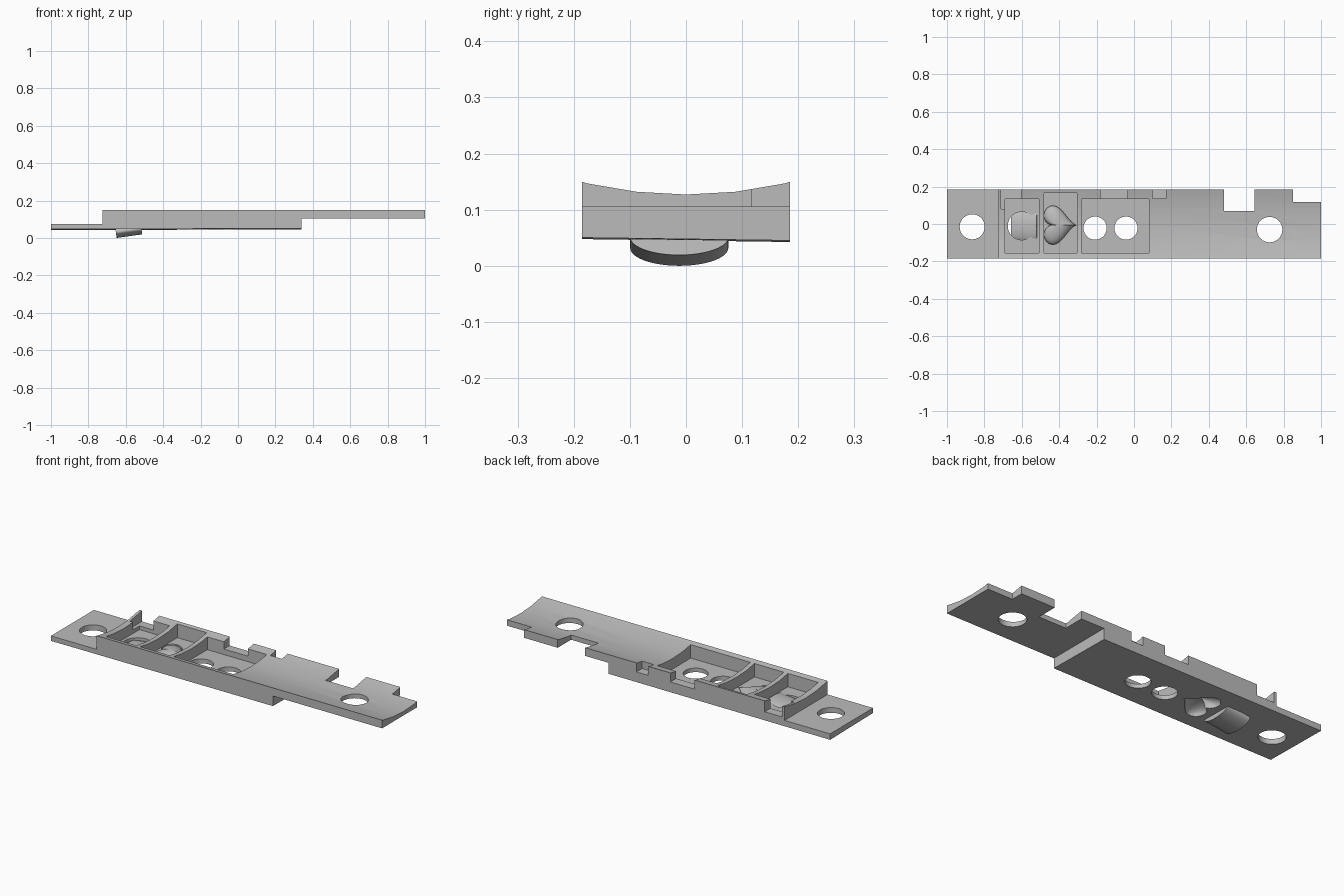
import bpy, bmesh, math
from mathutils import Matrix, Vector

if "Cube" in bpy.data.objects:
    bpy.data.objects.remove(bpy.data.objects["Cube"], do_unlink=True)

grey = bpy.data.materials.new("plain grey")
grey.use_nodes = True
colour = (0.5, 0.5, 0.5, 1)
grey.diffuse_color = colour
grey.node_tree.nodes["Principled BSDF"].inputs["Base Color"].default_value = colour


def finish(name, bm):
    bmesh.ops.recalc_face_normals(bm, faces=bm.faces[:])
    mesh = bpy.data.meshes.new(name)
    bm.to_mesh(mesh)
    bm.free()
    mesh.materials.append(grey)
    ob = bpy.data.objects.new(name, mesh)
    bpy.context.scene.collection.objects.link(ob)
    return ob


def prism(name, points, offset):
    """Closed outline pushed along an offset."""
    bm = bmesh.new()
    face = bm.faces.new([bm.verts.new(p) for p in points])
    out = bmesh.ops.extrude_face_region(bm, geom=[face])
    moved = [v for v in out["geom"] if isinstance(v, bmesh.types.BMVert)]
    bmesh.ops.translate(bm, verts=moved, vec=offset)
    return finish(name, bm)


def box(name, x0, x1, y0, y1, z0, z1):
    return prism(name, [(x0, y0, z0), (x1, y0, z0), (x1, y1, z0), (x0, y1, z0)],
                 (0, 0, z1 - z0))


def cylinder(name, radius, depth, sides, matrix):
    bm = bmesh.new()
    bmesh.ops.create_cone(bm, cap_ends=True, segments=sides, radius1=radius,
                          radius2=radius, depth=depth, matrix=matrix)
    return finish(name, bm)


def cut(target, cutter):
    cutter.hide_render = True
    mod = target.modifiers.new("cut", "BOOLEAN")
    mod.operation, mod.solver, mod.object = "DIFFERENCE", "EXACT", cutter
    bpy.context.view_layer.objects.active = target
    bpy.ops.object.modifier_apply(modifier=mod.name)
    bpy.data.objects.remove(cutter, do_unlink=True)


def smooth(ob):
    bpy.ops.object.select_all(action="DESELECT")
    ob.select_set(True)
    bpy.context.view_layer.objects.active = ob
    bpy.ops.object.shade_smooth_by_angle(angle=math.radians(25))


# Stepped plate with a slightly tilted underside
W = 0.185
side = [(-1, 0.047), (0.34, 0.047), (0.34, 0.105), (1, 0.105),
        (1, 0.15), (-0.725, 0.15), (-0.725, 0.075), (-1, 0.075)]
body = prism("stepped_plate", [(x, -W, z) for x, z in side], (0, 2 * W, 0))
for v in body.data.vertices:
    if v.co.z < 0.06:
        v.co.z += 0.002 * v.co.x - 0.014 * v.co.y

# Hollowed top surface
R = 0.79
lengthwise = Matrix.Rotation(math.pi / 2, 4, "Y")
cut(body, cylinder("hollow", R, 3, 56,
                   Matrix.Translation((0, 0, 0.127 + R)) @ lengthwise))

# Pockets
FLOOR = 0.07
for x0, x1, y1 in [(-0.69, -0.507, 0.135), (-0.482, -0.305, 0.165), (-0.28, 0.08, 0.135)]:
    cut(body, box("pocket", x0, x1, -0.155, y1, FLOOR, 0.3))

# Notches along the back edge
for x0, x1, y0, z0 in [(0.48, 0.645, 0.07, 0), (0.85, 1.1, 0.117, 0),
                       (0.1, 0.17, 0.135, 0.1), (-0.18, -0.035, 0.13, 0.1),
                       (-0.71, -0.605, 0.08, 0.09)]:
    cut(body, box("notch", x0, x1, y0, 0.3, z0, 0.3))

# Round through holes
for x, y, r in [(-0.865, -0.015, 0.067), (-0.6, -0.01, 0.075), (-0.208, -0.022, 0.062),
                (-0.043, -0.022, 0.062), (0.725, -0.03, 0.068)]:
    cut(body, cylinder("hole", r, 1, 40, Matrix.Translation((x, y, 0))))

# Heart opening and the domed heart inside it
CX, CY = -0.41, -0.006
heart = []
for i in range(40):
    t = 2 * math.pi * i / 40
    h = 13 * math.cos(t) - 5 * math.cos(2 * t) - 2 * math.cos(3 * t) - math.cos(4 * t)
    heart.append(Vector((-0.006 * h, 0.0065 * 16 * math.sin(t) ** 3, 0)))
cut(body, prism("heart_hole", [(CX + p.x, CY + p.y, 0) for p in heart], (0, 0, 0.2)))
smooth(body)

bm = bmesh.new()
rings = []
for k in range(8):
    a = k / 8 * math.pi / 2
    rings.append([bm.verts.new((CX + p.x * math.cos(a), CY + p.y * math.cos(a),
                                0.052 + 0.04 * math.sin(a))) for p in heart])
for low, high in zip(rings, rings[1:]):
    for i in range(40):
        j = (i + 1) % 40
        bm.faces.new((low[i], low[j], high[j], high[i]))
tip = bm.verts.new((CX, CY, 0.092))
for i in range(40):
    bm.faces.new((rings[-1][i], rings[-1][(i + 1) % 40], tip))
smooth(finish("domed_heart", bm))

# Tilted oval button poking through the second hole
tilt = Matrix.Rotation(math.radians(-8), 4, "Y")
squash = Matrix.Diagonal((1, 0.0875, 0.032, 1))
button = cylinder("oval_button", 1, 0.138, 48,
                  Matrix.Translation((-0.585, -0.012, 0.045)) @ tilt @ squash @ lengthwise)
low = min(v.co.z for v in button.data.vertices)
for v in button.data.vertices:
    v.co.z -= low
smooth(button)
